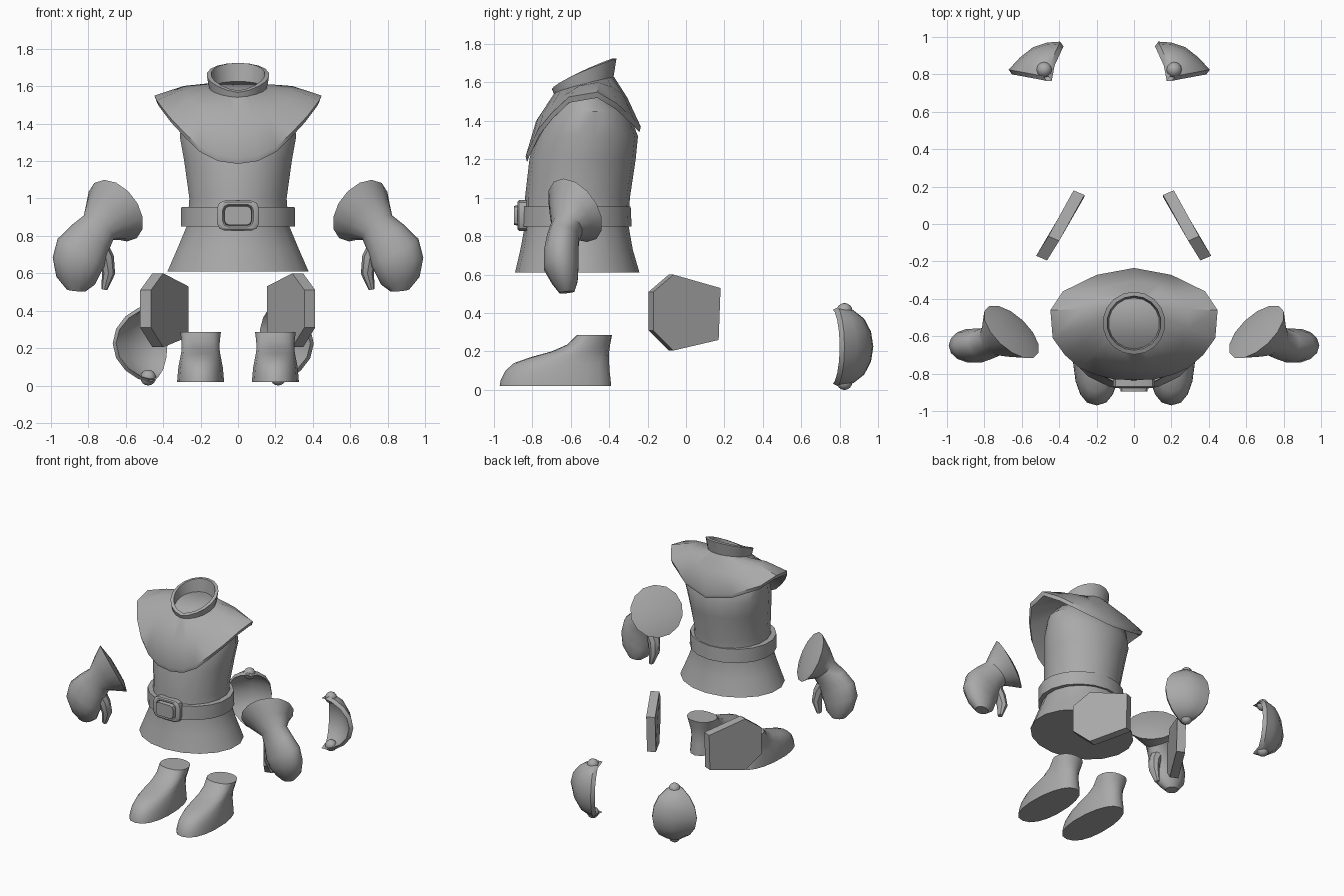
import bpy, bmesh, math
from mathutils import Vector

if "Cube" in bpy.data.objects:
    bpy.data.objects.remove(bpy.data.objects["Cube"])

grey = bpy.data.materials.new("plain grey")
grey.diffuse_color = (0.4, 0.4, 0.4, 1)
grey.use_nodes = True
grey.node_tree.nodes["Principled BSDF"].inputs["Base Color"].default_value = grey.diffuse_color


def finish(name, bm):
    bmesh.ops.recalc_face_normals(bm, faces=bm.faces)
    me = bpy.data.meshes.new(name)
    bm.to_mesh(me)
    bm.free()
    me.materials.append(grey)
    ob = bpy.data.objects.new(name, me)
    bpy.context.collection.objects.link(ob)
    return ob


def loft(name, rings, caps=True, loop=False, ring_closed=True):
    """Skin a list of equal-length point rings."""
    bm = bmesh.new()
    vs = [[bm.verts.new(p) for p in r] for r in rings]
    n = len(vs[0])
    pairs = list(zip(vs, vs[1:])) + ([(vs[-1], vs[0])] if loop else [])
    for a, b in pairs:
        for i in range(n if ring_closed else n - 1):
            j = (i + 1) % n
            bm.faces.new((a[i], a[j], b[j], b[i]))
    if caps and not loop:
        bm.faces.new(vs[0])
        bm.faces.new(vs[-1])
    return finish(name, bm)


def oval(z, rx, y0, y1, n=18, cx=0.0, power=1.0, heel=0.0):
    """Horizontal oval from y0 (front) to y1 (back)."""
    pts = []
    for i in range(n):
        a = 2 * math.pi * i / n
        s, c = math.sin(a), -math.cos(a)
        s = math.copysign(abs(s) ** power, s)
        c = math.copysign(abs(c) ** power, c)
        pts.append((cx + s * rx * (1 - heel * max(c, 0)),
                    (y0 + y1) / 2 + c * (y1 - y0) / 2, z))
    return pts


def tube(name, stations, side, n=12):
    """Loft ellipses: centre, direction, width, depth."""
    rings = []
    for c, d, a, b in stations:
        d = Vector(d).normalized()
        v = (Vector((0, 1, 0)) - d * d.y).normalized()
        u = v.cross(d)
        ring = []
        for i in range(n):
            t = 2 * math.pi * i / n
            p = Vector(c) + u * a * math.cos(t) + v * b * math.sin(t)
            ring.append((p.x * side, p.y, p.z))
        rings.append(ring)
    return loft(name, rings)


# Tunic: flared skirt, waist and chest
loft("tunic", [oval(*r) for r in (
    (0.61, .383, -.89, -.242), (0.73, .33, -.862, -.277), (0.86, .275, -.838, -.30),
    (1.0, .264, -.838, -.292), (1.2, .292, -.815, -.262), (1.32, .314, -.785, -.25),
    (1.45, .312, -.72, -.30), (1.53, .24, -.66, -.38))])

# Belt band
loft("belt", [oval(*r) for r in (
    (.85, .31, -.865, -.283), (.955, .308, -.862, -.288),
    (.955, .255, -.82, -.31), (.85, .255, -.82, -.31))], loop=True)


# Buckle: rounded frame with a raised centre
def rounded(hx, hz, y, ch):
    q = [(hx, hz - ch), (hx - ch * .3, hz - ch * .3), (hx - ch, hz)]
    right = [(x, -z) for x, z in reversed(q)] + q
    pts = right + [(-x, z) for x, z in reversed(right)]
    return [(x, y, .908 + z) for x, z in pts]


loft("buckle", [rounded(*r) for r in (
    (.112, .08, -.83, .04), (.112, .08, -.868, .04), (.103, .072, -.876, .036),
    (.082, .06, -.876, .03), (.075, .053, -.866, .025), (.072, .05, -.895, .025))])

# Shoulder cape and collar share the same 18 directions
edge_half = [(0, -.835, 1.215), (.11, -.83, 1.23), (.21, -.805, 1.28),
             (.29, -.77, 1.355), (.37, -.70, 1.44), (.435, -.61, 1.525),
             (.447, -.46, 1.55), (.38, -.36, 1.49), (.2, -.272, 1.41),
             (0, -.235, 1.37)]
edge = edge_half + [(-x, y, z) for x, y, z in edge_half[-2:0:-1]]
edge = [Vector(p) for p in edge]


def tilted(r, z_front, z_back, power=1.0):
    pts = []
    for i in range(18):
        a = math.pi * i / 9
        t = ((1 - math.cos(a)) / 2) ** power
        pts.append(Vector((r * math.sin(a), -.53 - r * math.cos(a),
                           z_front + (z_back - z_front) * t)))
    return pts


base = tilted(.155, 1.545, 1.63, .8)
mid = []
for i, (b, e) in enumerate(zip(base, edge)):
    front = max(math.cos(math.pi * i / 9), 0)
    mid.append(b.lerp(e, .5) + Vector((0, -.02 * front, .02)))
centre = Vector((0, -.53, 0))


def inset(ring, k, drop):
    return [Vector((centre.x + (p.x - centre.x) * k,
                    centre.y + (p.y - centre.y) * k, p.z - drop)) for p in ring]


loft("shoulder_cape", [base, mid, edge, inset(edge, .975, .03),
                       inset(mid, .94, .04), inset(base, .8, .05)])
loft("collar", [tilted(.15, 1.52, 1.61), tilted(.168, 1.567, 1.725, .75),
                tilted(.145, 1.577, 1.725, .75), tilted(.135, 1.54, 1.62)])

for side, tag in ((1, "right"), (-1, "left")):
    # Boots
    loft(tag + "_boot", [oval(*r, n=18, cx=.2 * side, power=.85, heel=.12) for r in (
        (.02, .127, -.97, -.39), (.05, .125, -.965, -.392), (.10, .12, -.94, -.398),
        (.14, .112, -.895, -.40), (.17, .106, -.81, -.40), (.20, .102, -.70, -.40),
        (.235, .104, -.62, -.395), (.285, .11, -.568, -.385))])

    # Gloves: wide domed cuff, narrow wrist, closed hand
    tube(tag + "_glove", (
        ((.637, -.558, .922), (.6, -.64, -.46), .10, .10),
        ((.655, -.577, .935), (.6, -.64, -.46), .186, .186),
        ((.70, -.60, .89), (.6, -.5, -.6), .145, .13),
        ((.745, -.62, .845), (.6, -.3, -.75), .102, .085),
        ((.79, -.64, .79), (.55, -.1, -.8), .12, .085),
        ((.84, -.65, .71), (.5, 0, -.85), .145, .092),
        ((.866, -.65, .635), (.35, 0, -.9), .134, .092),
        ((.868, -.63, .56), (.2, .1, -1), .105, .068),
        ((.865, -.62, .508), (.1, .1, -1), .05, .04)), side, 14)
    tube(tag + "_thumb", (
        ((.75, -.63, .76), (-.5, 0, -.8), .05, .05),
        ((.705, -.62, .68), (-.3, 0, -1), .043, .045),
        ((.692, -.605, .60), (.1, 0, -1), .035, .04),
        ((.715, -.60, .512), (.2, 0, -1), .016, .02)), side, 8)

    # Thigh plates: six-sided slabs
    def plate_x(x):
        return x if side > 0 else -.11 - x

    plan = [(.355, -.195, .51), (.29, -.09, .60), (.155, .155, .53),
            (.155, .145, .26), (.29, -.09, .205), (.355, -.195, .31)]
    inner = [(plate_x(x), y, z) for x, y, z in plan]
    outer = [(plate_x(x + .058), y + .025, z) for x, y, z in plan]
    loft(tag + "_thigh_plate", [inner, outer])

    # Shoulder guards: curved shells between two knobs, pointed on the outer edge
    def place(x):
        return x if side > 0 else -.265 - x

    belly = [(.13, .975, .85), (.20, .97, .85), (.275, .945, .85),
             (.345, .89, .95), (.405, .825, 1.3)]
    strips = []
    for x, y, power in belly:
        strip = []
        for k in range(9):
            t = math.pi * k / 8
            w = max(math.sin(t), 0) ** power
            px, py = .215 + (x - .215) * w, .79 + (y - .79) * w
            strip.append((place(px), py, .225 + .205 * math.cos(t)))
        strip[0] = (place(.2 + .1 * (x - .2)), .79, .43)
        strip[-1] = (place(.2 + .1 * (x - .2)), .79, .02)
        strips.append(strip)
    # thick shell: same strips pulled towards the hollow side
    back = [[(px - .018 * side, py - .025, .225 + (pz - .225) * .94)
             for px, py, pz in s] for s in strips]
    loft(tag + "_shoulder_guard", strips + back[::-1], loop=True, ring_closed=False)

    for z, end in ((.41, "upper"), (.042, "lower")):
        bm = bmesh.new()
        bmesh.ops.create_uvsphere(bm, u_segments=12, v_segments=8, radius=.042)
        bmesh.ops.translate(bm, vec=(place(.215), .825, z), verts=bm.verts)
        finish(f"{tag}_{end}_knob", bm)

# Smooth shading with sharp edges kept
bpy.ops.object.select_all(action='SELECT')
bpy.context.view_layer.objects.active = bpy.data.objects["tunic"]
bpy.ops.object.shade_smooth_by_angle(angle=math.radians(40))
